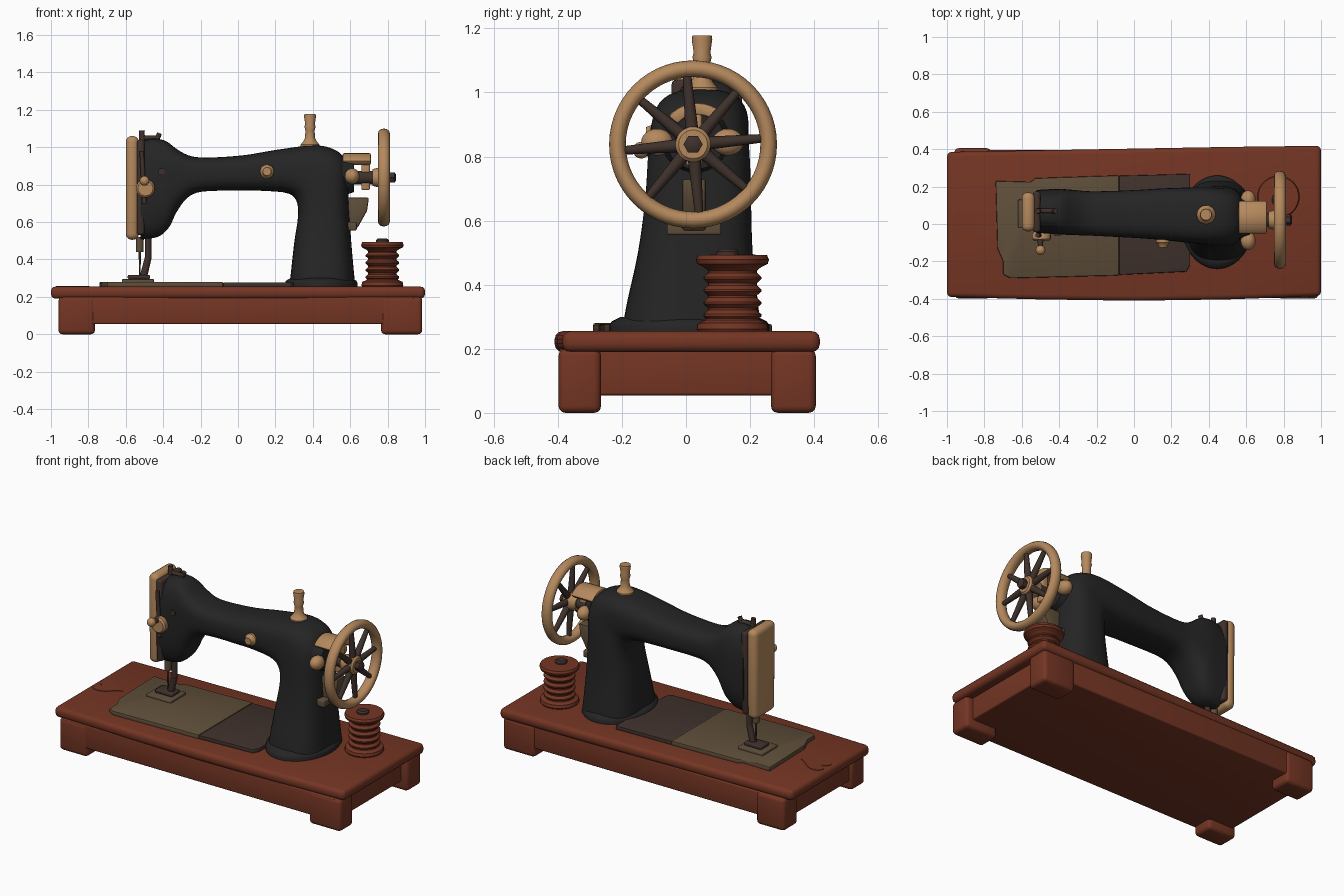
import bpy, bmesh, math
from mathutils import Vector

if "Cube" in bpy.data.objects:
    bpy.data.objects.remove(bpy.data.objects["Cube"])


def material(name, rgb):
    m = bpy.data.materials.new(name)
    m.diffuse_color = (*rgb, 1)
    m.use_nodes = True
    m.node_tree.nodes["Principled BSDF"].inputs["Base Color"].default_value = m.diffuse_color
    return m


WOOD = material("red_brown_wood", (0.175, 0.036, 0.017))
BLACK = material("black_enamel", (0.018, 0.018, 0.018))
TAN = material("tan_brass", (0.46, 0.25, 0.11))
OLIVE = material("olive_metal", (0.115, 0.077, 0.042))
DARK = material("dark_brown_metal", (0.05, 0.031, 0.025))


def finish(name, bm, mat, angle=38):
    bmesh.ops.recalc_face_normals(bm, faces=bm.faces)
    me = bpy.data.meshes.new(name)
    bm.to_mesh(me)
    bm.free()
    me.materials.append(mat)
    ob = bpy.data.objects.new(name, me)
    bpy.context.collection.objects.link(ob)
    bpy.ops.object.select_all(action='DESELECT')
    ob.select_set(True)
    bpy.context.view_layer.objects.active = ob
    bpy.ops.object.shade_smooth_by_angle(angle=math.radians(angle))
    return ob


def prism(name, pts, lo, hi, mat, axis='Z', bevel=0.0, seg=3):
    """Extrude an outline along an axis, then round its edges."""
    place = {'Z': lambda a, b, h: (a, b, h), 'Y': lambda a, b, h: (a, h, b),
             'X': lambda a, b, h: (h, a, b)}[axis]
    bm = bmesh.new()
    rings = [[bm.verts.new(place(a, b, h)) for a, b in pts] for h in (lo, hi)]
    n = len(pts)
    for r in rings:
        bm.faces.new(r)
    for i in range(n):
        j = (i + 1) % n
        bm.faces.new((rings[0][i], rings[0][j], rings[1][j], rings[1][i]))
    bmesh.ops.recalc_face_normals(bm, faces=bm.faces)
    if bevel:
        sharp = [e for e in bm.edges if e.calc_face_angle(0) > math.radians(25)]
        bmesh.ops.bevel(bm, geom=sharp, offset=bevel, segments=seg, profile=0.5,
                        affect='EDGES', clamp_overlap=True)
    return finish(name, bm, mat)


def box(name, x, y, z, mat, bevel=0.0):
    return prism(name, [(x[0], y[0]), (x[1], y[0]), (x[1], y[1]), (x[0], y[1])],
                 z[0], z[1], mat, bevel=bevel)


def lathe(name, profile, at, mat, axis='Z', n=40, closed=False, scale=(1, 1)):
    """Turn a (radius, height) profile around an axis."""
    bm = bmesh.new()
    rings = []
    for r, h in profile:
        ring = []
        for i in range(n):
            t = 2 * math.pi * i / n
            c, s = r * math.cos(t) * scale[0], r * math.sin(t) * scale[1]
            p = {'Z': (c, s, h), 'X': (h, c, s), 'Y': (c, h, s)}[axis]
            ring.append(bm.verts.new(Vector(p) + Vector(at)))
        rings.append(ring)
    pairs = list(zip(rings, rings[1:])) + ([(rings[-1], rings[0])] if closed else [])
    for a, b in pairs:
        for i in range(n):
            j = (i + 1) % n
            bm.faces.new((a[i], a[j], b[j], b[i]))
    if not closed:
        bm.faces.new(rings[0])
        bm.faces.new(rings[-1])
    return finish(name, bm, mat)


def rod(name, a, b, r1, r2, mat, n=14):
    a, b = Vector(a), Vector(b)
    bm = bmesh.new()
    bmesh.ops.create_cone(bm, cap_ends=True, segments=n, radius1=r1, radius2=r2, depth=(b - a).length)
    rot = (b - a).to_track_quat('Z', 'Y').to_matrix()
    for v in bm.verts:
        v.co = rot @ v.co + (a + b) / 2
    return finish(name, bm, mat)


def ball(name, at, size, mat):
    bm = bmesh.new()
    bmesh.ops.create_uvsphere(bm, u_segments=20, v_segments=12, radius=1)
    for v in bm.verts:
        v.co = Vector(at) + Vector([c * s for c, s in zip(v.co, size)])
    return finish(name, bm, mat)


# Wooden base: overhanging lip, body and four corner feet
prism("base_top", [(-1, -.39), (-.5, -.403), (0, -.41), (.5, -.403), (1, -.385),
                   (1, .418), (.5, .412), (0, .403), (-1, .385)], .19, .255, WOOD, bevel=.025)
box("base_body", (-.94, .94), (-.395, .395), (.055, .2), WOOD, .008)
for sx, x0, x1 in (("left", -.96, -.765), ("right", .765, .985)):
    for sy, y0, y1 in (("front", -.398, -.265), ("back", .265, .405)):
        box(f"{sy}_{sx}_foot", (x0, x1), (y0, y1), (0, .2), WOOD, .022)

# Heart inlay on the base
heart = []
for i in range(36):
    t = 2 * math.pi * i / 36
    lobe = 13 * math.cos(t) - 5 * math.cos(2 * t) - 2 * math.cos(3 * t) - math.cos(4 * t)
    heart.append((-.9 - lobe * .0062, .0045 * 16 * math.sin(t) ** 3))
prism("heart_inlay", heart, .252, .258, WOOD)

# Bed plate in two tones
prism("bed_plate", [(-.74, .23), (-.55, .225), (-.53, .245), (-.08, .26), (-.08, -.275),
                    (-.66, -.29), (-.7, -.27), (-.7, -.2), (-.73, -.13)], .25, .28, OLIVE, bevel=.006, seg=2)
prism("slide_plate", [(-.08, .258), (.3, .268), (.3, -.22), (.28, -.255), (-.08, -.272)],
      .25, .277, DARK, bevel=.005, seg=2)

# Pillar, arm and head as one loft: inner xz, outer xz, y range
S = [(.275, .25, .628, .25, -.2, .235), (.285, .35, .62, .33, -.185, .225),
     (.302, .5, .605, .5, -.15, .208), (.32, .62, .592, .7, -.128, .203),
     (.318, .695, .588, .86, -.12, .2), (.293, .74, .568, .94, -.115, .195),
     (.25, .757, .51, .99, -.108, .195), (.2, .763, .4, 1.01, -.1, .195),
     (.1, .768, .2, .985, -.085, .19), (0, .768, .03, .957, -.075, .182),
     (-.12, .767, -.15, .945, -.067, .176), (-.22, .757, -.25, .952, -.062, .175),
     (-.28, .72, -.32, .985, -.06, .18), (-.33, .65, -.38, 1.03, -.058, .185),
     (-.37, .57, -.43, 1.045, -.055, .188), (-.43, .52, -.47, 1.045, -.052, .186),
     (-.52, .508, -.52, 1.03, -.048, .182)]


def catmull(k, u):
    p = [S[min(max(k + d, 0), len(S) - 1)] for d in (-1, 0, 1, 2)]
    return [.5 * (2 * b + (c - a) * u + (2 * a - 5 * b + 4 * c - d) * u * u
                  + (3 * b - a - 3 * c + d) * u ** 3) for a, b, c, d in zip(*p)]


bm = bmesh.new()
rings = []
for k in range(len(S) - 1):
    for u in (0, .25, .5, .75) + ((1,) if k == len(S) - 2 else ()):
        ax, az, bx, bz, y0, y1 = catmull(k, u)
        ring = []
        for i in range(40):
            t = 2 * math.pi * i / 40
            c, s = (math.copysign(abs(f) ** .72, f) for f in (math.cos(t), math.sin(t)))
            ring.append(bm.verts.new(((ax + bx) / 2 + c * (bx - ax) / 2, (y0 + y1) / 2 + s * (y1 - y0) / 2,
                                      (az + bz) / 2 + c * (bz - az) / 2)))
        rings.append(ring)
for a, b in zip(rings, rings[1:]):
    for i in range(40):
        j = (i + 1) % 40
        bm.faces.new((a[i], a[j], b[j], b[i]))
bm.faces.new(rings[0])
bm.faces.new(rings[-1])
finish("arm_and_pillar", bm, BLACK, 50)
lathe("pillar_flange", [(1, .25), (1, .272), (.97, .285), (.85, .3)], (.445, .01, 0), BLACK, scale=(.195, .25))

# Face plate on the end of the head
prism("face_plate_backing", [(-.04, .53), (.17, .53), (.175, 1.04), (-.045, 1.04)], -.54, -.5, DARK, 'X', .015)
prism("face_plate", [(-.035, .505), (.165, .505), (.17, 1.06), (-.04, 1.06)], -.6, -.53, TAN, 'X', .032, 4)

# Small fittings on the head
rod("thread_post_left", (-.51, .07, 1.0), (-.515, .07, 1.09), .018, .014, DARK)
rod("thread_post_right", (-.45, .07, 1.0), (-.42, .07, 1.075), .016, .013, DARK)
rod("thread_bar", (-.52, .07, 1.05), (-.42, .07, 1.05), .012, .012, DARK)
rod("tension_rod", (-.5, .0, .81), (-.5, -.14, .815), .018, .014, DARK)
ball("tension_knob", (-.5, -.14, .82), (.026, .026, .026), TAN)
lathe("tension_disc", [(.04, -.09), (.05, -.08), (.05, -.055), (.04, -.04)], (-.495, 0, .78), TAN, 'Y', 24)
rod("take_up_lever", (-.515, -.06, .98), (-.5, -.06, .7), .012, .012, DARK)
rod("head_screw", (-.41, 0, .87), (-.41, -.062, .87), .018, .018, DARK)
lathe("arm_knob", [(.035, -.07), (.037, -.1), (.028, -.108), (.022, -.125)], (.155, 0, .87), TAN, 'Y', 24)

# Needle bar and presser foot
rod("needle_bar", (-.525, .06, .52), (-.525, .06, .44), .022, .02, OLIVE)
rod("presser_bar", (-.48, .06, .52), (-.48, .06, .4), .017, .017, DARK)
rod("presser_shank", (-.48, .06, .41), (-.505, .06, .31), .018, .02, DARK)
rod("needle", (-.525, .06, .45), (-.525, .06, .28), .007, .003, DARK)
box("presser_foot", (-.59, -.47), (.02, .1), (.295, .318), DARK, .008)
box("needle_plate", (-.62, -.45), (-.02, .13), (.27, .295), OLIVE, .005)

# Thread pin on top of the arm
lathe("thread_pin", [(.05, .98), (.05, 1.015), (.036, 1.03), (.026, 1.05), (.025, 1.09), (.03, 1.11),
                     (.026, 1.125), (.032, 1.165), (.03, 1.178)], (.385, .05, 0), TAN, n=24)

# Handwheel: oval rim, eight spokes and a hub
CY, CZ, WX = .022, .838, .78
rim = [(.236 + .026 * math.cos(i * math.pi / 6), .032 * math.sin(i * math.pi / 6)) for i in range(12)]
lathe("handwheel_rim", rim, (WX, CY, CZ), TAN, 'X', 56, True)
for i in range(8):
    t = math.radians(5 + 45 * i)
    c, s = math.cos(t), math.sin(t)
    rod(f"spoke_{i + 1}", (WX, CY + .035 * c, CZ + .035 * s), (WX, CY + .222 * c, CZ + .222 * s), .021, .013, DARK)
lathe("wheel_hub", [(.045, -.06), (.055, -.02), (.055, .02), (.045, .03)], (WX, CY, CZ), TAN, 'X', 28)
lathe("wheel_nut", [(.03, .02), (.03, .058), (.02, .064)], (WX, CY, CZ), DARK, 'X', 6)
rod("wheel_shaft", (.55, CY, CZ), (.75, CY, CZ), .036, .036, DARK, 20)

# Bearing behind the wheel
arc = [(.035 + r * math.cos(math.radians(a)), .85 + r * math.sin(math.radians(a)))
       for r, angles in ((.118, range(40, 141, 10)), (.08, range(140, 39, -10))) for a in angles]
prism("bearing_hood", arc, .56, .71, TAN, 'X', .008, 2)
box("bearing_post", (.66, .705), (.0, .05), (.77, .94), TAN, .01)
for side, y in (("front", -.09), ("back", .13)):
    ball(f"bearing_{side}_lug", (.61, y, .845), (.04, .05, .042), TAN)
rod("bearing_boss", (.56, .03, .85), (.62, .03, .85), .11, .09, BLACK, 32)

# Winder bracket below the bearing
prism("winder_bracket", [(.57, .73), (.7, .73), (.69, .66), (.64, .57), (.57, .56)], -.012, .062, OLIVE, 'Y', .008, 2)
box("winder_bracket_foot", (.57, .635), (-.06, .11), (.555, .6), OLIVE, .008)

# Wooden thread spool on the base
spool = [(.105, .25), (.112, .262), (.108, .28), (.085, .29)]
for i in range(25):
    spool.append((.083 + .008 * math.sin(i / 24 * 8 * math.pi), .295 + .155 * i / 24))
spool += [(.09, .455), (.11, .465), (.114, .478), (.108, .492), (.06, .494)]
lathe("thread_spool", spool, (.772, .145, 0), WOOD, n=36)
lathe("spool_pin", [(.035, .485), (.035, .503), (.025, .511)], (.772, .13, 0), DARK, n=18)
